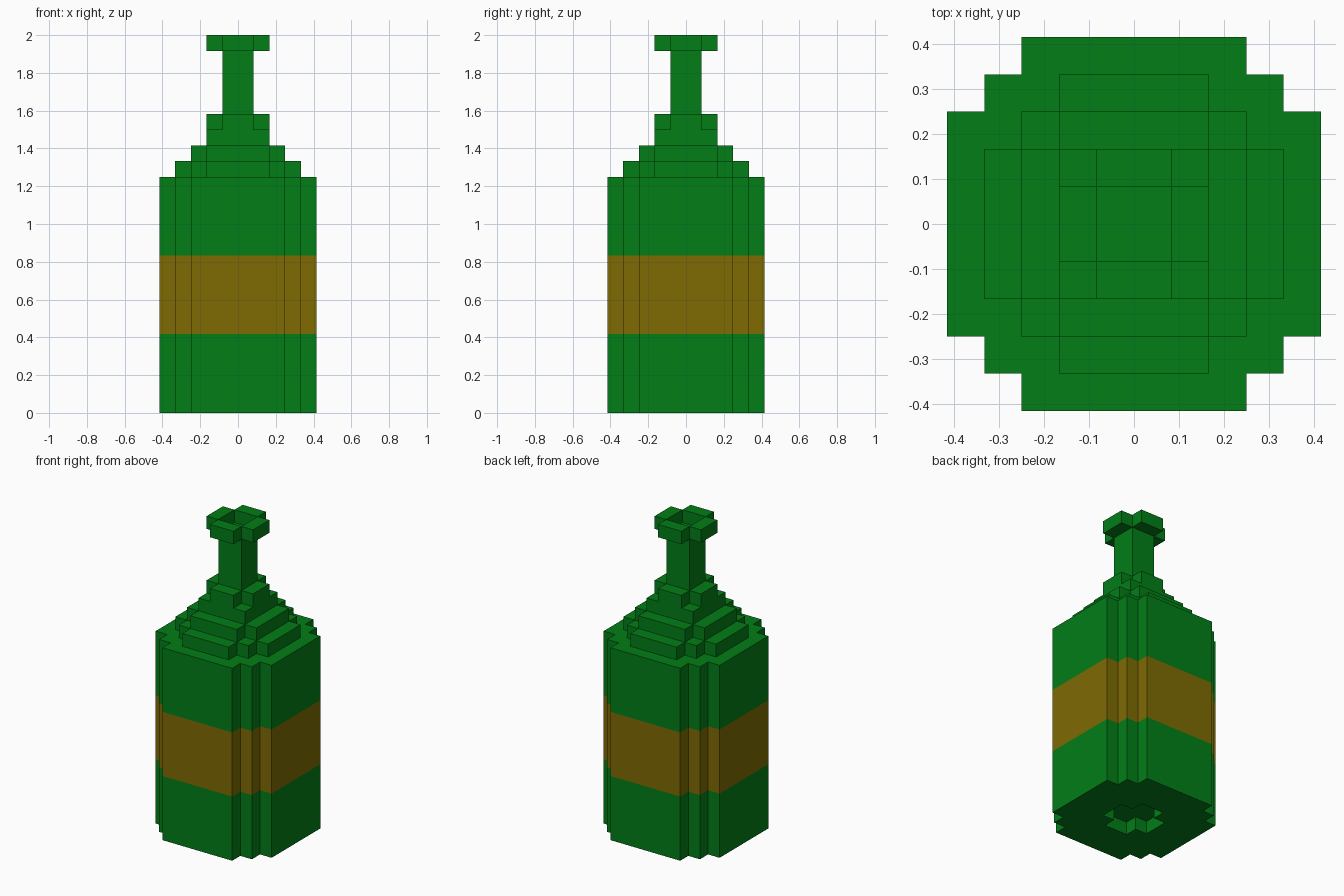
import bpy, bmesh, math

if "Cube" in bpy.data.objects:
    bpy.data.objects.remove(bpy.data.objects["Cube"], do_unlink=True)

U = 2 / 24  # one block of the grid the bottle is built on


def material(name, rgb):
    m = bpy.data.materials.new(name)
    m.use_nodes = True
    m.diffuse_color = (*rgb, 1)
    bsdf = next(n for n in m.node_tree.nodes if n.type == 'BSDF_PRINCIPLED')
    bsdf.inputs["Base Color"].default_value = (*rgb, 1)
    return m


GREEN = material("bottle green", (0.0006, 0.208, 0.0085))
OCHRE = material("label ochre", (0.212, 0.147, 0.001))


def outline(corners):
    """Stepped outline: one quadrant's outer corners, turned four times."""
    quad = []
    for i, (x, y) in enumerate(corners):
        if i:
            quad.append((x, corners[i - 1][1]))
        quad.append((x, y))
    points = []
    for _ in range(4):
        points += quad
        quad = [(-y, x) for x, y in quad]
    return points


def ring(bm, points, z):
    return [bm.verts.new((x * U, y * U, z * U)) for x, y in points]


def walls(bm, low, high):
    n = len(low)
    for i in range(n):
        j = (i + 1) % n
        bm.faces.new((low[i], low[j], high[j], high[i]))


def finish(bm, name, mats=(GREEN,)):
    bmesh.ops.recalc_face_normals(bm, faces=bm.faces[:])
    mesh = bpy.data.meshes.new(name)
    bm.to_mesh(mesh)
    bm.free()
    for m in mats:
        mesh.materials.append(m)
    obj = bpy.data.objects.new(name, mesh)
    bpy.context.collection.objects.link(obj)
    return obj


def prism(name, points, z0, z1):
    bm = bmesh.new()
    low, high = ring(bm, points, z0), ring(bm, points, z1)
    walls(bm, low, high)
    bm.faces.new(low)
    bm.faces.new(high)
    return finish(bm, name)


PLUS = outline([(2, 1), (1, 2)])

# Body: stepped column with a label band and a plus-shaped recess underneath
bm = bmesh.new()
body = outline([(5, 3), (4, 4), (3, 5)])
rings = [ring(bm, body, z) for z in (0, 5, 10, 15)]
for low, high in zip(rings, rings[1:]):
    walls(bm, low, high)
bm.faces.new(rings[-1])
recess_low, recess_high = ring(bm, PLUS, 0), ring(bm, PLUS, 1)
walls(bm, recess_low, recess_high)
bm.faces.new(recess_high)
rim_edges = [e for e in bm.edges if all(v.co.z == 0 for v in e.verts)]
bmesh.ops.triangle_fill(bm, edges=rim_edges, use_beauty=True)
for f in bm.faces:
    f.material_index = int(5 * U < f.calc_center_median().z < 10 * U)
finish(bm, "bottle_body", (GREEN, OCHRE))

# Shoulder terraces, collar and neck
prism("lower_shoulder", outline([(4, 2), (3, 3), (2, 4)]), 15, 16)
prism("upper_shoulder", outline([(3, 2), (2, 3)]), 16, 17)
prism("neck_base", outline([(2, 2)]), 17, 18)
prism("neck_collar", PLUS, 18, 19)
prism("neck", outline([(1, 1)]), 19, 23)

# Lip: four blocks around the open mouth
for i in range(4):
    block = prism(f"lip_block_{i + 1}", [(1, -1), (2, -1), (2, 1), (1, 1)], 23, 24)
    block.rotation_euler.z = i * math.pi / 2
